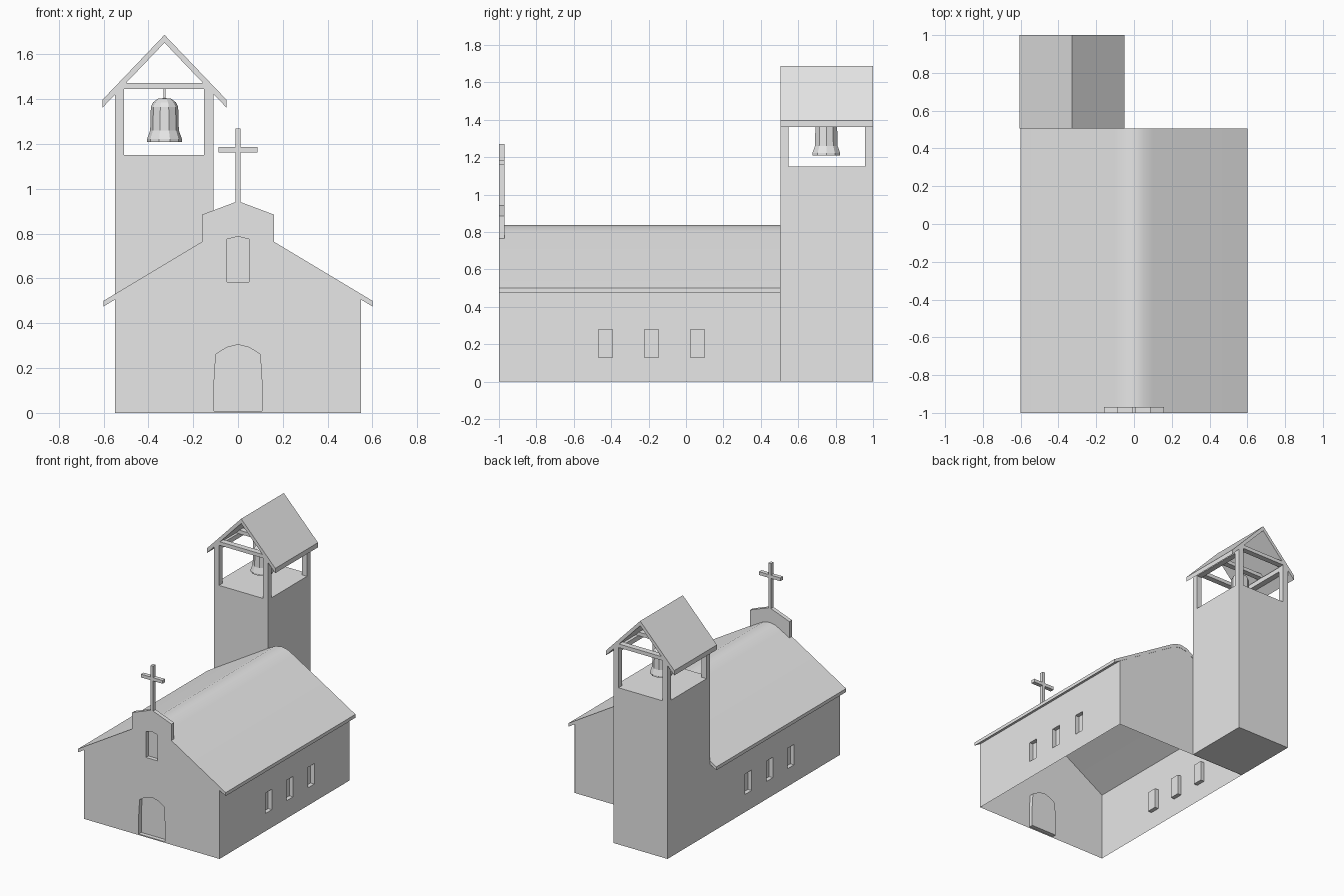
import bpy
import bmesh
import math
from mathutils import Vector

if "Cube" in bpy.data.objects:
    bpy.data.objects.remove(bpy.data.objects["Cube"], do_unlink=True)

GREY = (0.8, 0.8, 0.8, 1)
stone = bpy.data.materials.new("plain grey")
stone.use_nodes = True
stone.diffuse_color = GREY
stone.node_tree.nodes["Principled BSDF"].inputs["Base Color"].default_value = GREY


def finish(name, bm):
    mesh = bpy.data.meshes.new(name)
    bm.to_mesh(mesh)
    bm.free()
    mesh.materials.append(stone)
    obj = bpy.data.objects.new(name, mesh)
    bpy.context.collection.objects.link(obj)
    return obj


def smooth(obj, angle):
    bpy.ops.object.select_all(action='DESELECT')
    obj.select_set(True)
    bpy.context.view_layer.objects.active = obj
    bpy.ops.object.shade_smooth_by_angle(angle=math.radians(angle))


def mirrored(half):
    """Right-hand points ending at x = 0, continued on the left."""
    return half + [(-x, z) for x, z in reversed(half) if x > 0]


def prism(name, points, y0, y1):
    """Extrude an x-z outline along y."""
    bm = bmesh.new()
    face = bm.faces.new([bm.verts.new((x, y0, z)) for x, z in points])
    new = bmesh.ops.extrude_face_region(bm, geom=[face])["geom"]
    bmesh.ops.translate(bm, vec=(0, y1 - y0, 0),
                        verts=[v for v in new if isinstance(v, bmesh.types.BMVert)])
    if not face.is_valid or len(bm.faces) < len(points) + 2:
        bm.faces.new([v for v in bm.verts if abs(v.co.y - y0) < 1e-5][:len(points)])
    bmesh.ops.recalc_face_normals(bm, faces=bm.faces)
    return finish(name, bm)


def box(name, x0, x1, y0, y1, z0, z1):
    return prism(name, [(x0, z0), (x1, z0), (x1, z1), (x0, z1)], y0, y1)


def wall(name, outline, holes, place, inward, depth=0.03):
    """Thin wall with blind recesses pushed inward."""
    bm = bmesh.new()
    inward = Vector(inward)

    def loop(points):
        verts = [bm.verts.new(place(*p)) for p in points]
        return verts, [bm.edges.new((a, b)) for a, b in zip(verts, verts[1:] + verts[:1])]

    edges = loop(outline)[1]
    rims = []
    for hole in holes:
        verts, hole_edges = loop(hole)
        rims.append(verts)
        edges += hole_edges
    bmesh.ops.triangle_fill(bm, edges=edges, use_beauty=True, normal=-inward)
    panels = list(bm.faces)
    for rim in rims:
        back = [bm.verts.new(v.co + inward * depth) for v in rim]
        panels.append(bm.faces.new(back))
        centre = sum((v.co for v in rim), Vector()) / len(rim)
        for i in range(len(rim)):
            j = (i + 1) % len(rim)
            side = bm.faces.new((rim[i], rim[j], back[j], back[i]))
            side.normal_update()
            if side.normal.dot(centre - rim[i].co) < 0:
                side.normal_flip()
    for face in panels:
        face.normal_update()
        if face.normal.dot(inward) > 0:
            face.normal_flip()
    return finish(name, bm)


# Nave walls
FRONT, BACK, SIDE, EAVE = -1.0, 0.505, 0.55, 0.505
ridge = [(0.1, 0.80), (0.05, 0.827), (0, 0.837)]
THICK = 0.025
under_ridge = [(x, z - THICK) for x, z in ridge]
gable = mirrored([(SIDE, 0), (SIDE, EAVE)] + under_ridge)
door = mirrored([(0.106, 0.008), (0.106, 0.15), (0.099, 0.262), (0.05, 0.292), (0, 0.305)])
loft_window = mirrored([(0.048, 0.585), (0.048, 0.775), (0, 0.787)])
wall("front_wall", gable, [door, loft_window], lambda x, z: (x, FRONT, z), (0, 1, 0))
wall("back_wall", gable, [], lambda x, z: (x, BACK - 0.002, z), (0, -1, 0))

side_outline = [(FRONT, 0), (BACK, 0), (BACK, EAVE), (FRONT, EAVE)]
side_windows = [[(y - 0.037, 0.13), (y + 0.037, 0.13), (y + 0.037, 0.28), (y - 0.037, 0.28)]
                for y in (-0.43, -0.184, 0.062)]
for label, s in (("left", 1), ("right", -1)):
    wall(label + "_wall", side_outline, side_windows,
         lambda y, z, s=s: (s * SIDE, y, z), (-s, 0, 0))

# Nave roof with a softly rounded ridge
top = mirrored([(0.6, 0.50)] + ridge)
roof = prism("nave_roof", top + [(x, z - THICK) for x, z in reversed(top)], FRONT, BACK)
smooth(roof, 25)

# Front parapet and cross
prism("parapet", mirrored([(0.16, 0.765), (0.16, 0.885), (0, 0.945)])
      + [(-0.06, 0.80), (0.06, 0.80)], FRONT, -0.97)
box("cross_upright", -0.011, 0.011, FRONT, -0.97, 0.93, 1.27)
box("cross_arm", -0.087, 0.087, FRONT, -0.97, 1.162, 1.186)

# Bell tower
X0, X1, Y0, Y1 = -0.55, -0.11, BACK, 1.0
MID, BELL_Y, FLOOR, BEAM = -0.328, 0.75, 1.15, 1.445
POST = 0.042
box("tower", X0, X1, Y0, Y1, 0, FLOOR)
for i, x in enumerate((X0, X1 - POST)):
    for j, y in enumerate((Y0, Y1 - POST)):
        box(f"tower_post_{i}{j}", x, x + POST, y, y + POST, FLOOR, BEAM)
    box(f"side_beam_{i}", x, x + POST, Y0, Y1, BEAM - 0.035, BEAM)
for i, y in enumerate((Y0, BELL_Y - POST / 2, Y1 - POST)):
    box(f"cross_beam_{i}", X0 + 0.02, X1 - 0.02, y, y + POST, BEAM, BEAM + 0.027)

# Tower roof
slope = [(MID - 0.277, 1.397), (MID, 1.687), (MID + 0.277, 1.397)]
prism("tower_roof", slope + [(x, z - 0.035) for x, z in reversed(slope)], Y0, Y1)

# Bell: lathe of an outer and inner profile
profile = [(0.0, 1.405), (0.03, 1.402), (0.052, 1.385), (0.061, 1.365), (0.064, 1.26),
           (0.078, 1.222), (0.078, 1.21), (0.066, 1.21), (0.054, 1.26), (0.05, 1.36), (0.0, 1.385)]
bm = bmesh.new()
verts = [bm.verts.new((MID + r, BELL_Y, z)) for r, z in profile]
edges = [bm.edges.new(pair) for pair in zip(verts, verts[1:])]
bmesh.ops.spin(bm, geom=verts + edges, cent=(MID, BELL_Y, 0), axis=(0, 0, 1),
               angle=math.tau, steps=10, use_merge=True)
bmesh.ops.remove_doubles(bm, verts=bm.verts, dist=0.0005)
bmesh.ops.recalc_face_normals(bm, faces=bm.faces)
finish("bell", bm)
box("bell_hanger", MID - 0.005, MID + 0.005, BELL_Y - 0.005, BELL_Y + 0.005, 1.40, BEAM + 0.01)
